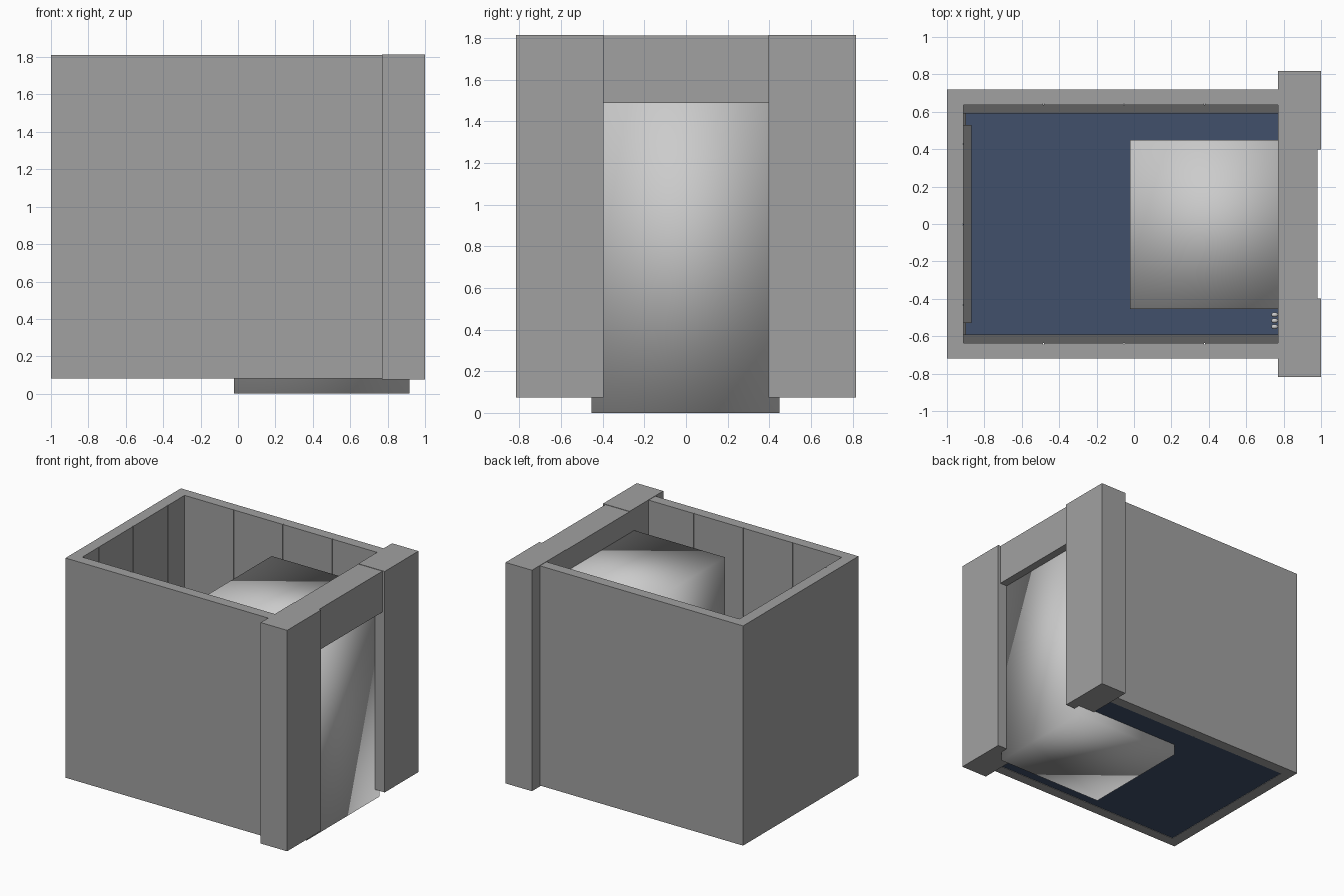
import bpy

if "Cube" in bpy.data.objects:
    bpy.data.objects.remove(bpy.data.objects["Cube"])


def material(name, rgb):
    m = bpy.data.materials.new(name)
    m.diffuse_color = (*rgb, 1)
    m.use_nodes = True
    m.node_tree.nodes["Principled BSDF"].inputs["Base Color"].default_value = m.diffuse_color
    return m


GREY = material("wall_grey", (0.357, 0.357, 0.357))
BLUE = material("floor_blue", (0.053, 0.081, 0.146))
DARK = material("trim_grey", (0.12, 0.12, 0.12))
WHITE = material("soft_white", (0.8, 0.8, 0.8))
WALL_Z = (0.082, 1.812)


def box(name, x, y, z, mat=GREY):
    """Axis-aligned box from three (min, max) ranges."""
    bpy.ops.mesh.primitive_cube_add(
        size=1, location=[(a + b) / 2 for a, b in (x, y, z)])
    o = bpy.context.object
    o.name = name
    o.scale = [b - a for a, b in (x, y, z)]
    bpy.ops.object.transform_apply(location=False, rotation=False, scale=True)
    o.data.materials.append(mat)
    return o


def span(side, a, b):
    """Range on the y axis, mirrored to the given side."""
    return tuple(sorted((side * a, side * b)))


# Floor slab
box("floor", (-0.915, 0.78), (-0.635, 0.64), (0.085, 0.1), BLUE)

# Side walls, inner panels, skirting and door pillars
for side, label, x_end in ((-1, "front", -1.0), (1, "back", -0.918)):
    box(f"{label}_wall", (x_end, 0.77), span(side, 0.643, 0.718), WALL_Z)
    for i in range(4):
        x0 = -0.911 + i * 0.43
        box(f"{label}_panel_{i}", (x0, min(x0 + 0.425, 0.77)),
            span(side, 0.636, 0.643), WALL_Z)
    box(f"{label}_skirting", (-0.915, 0.77), span(side, 0.59, 0.637),
        (0.09, 0.2), DARK)
    box(f"{label}_door_pillar", (0.77, 1.0), span(side, 0.397, 0.817),
        (0.075, 1.815))

# End wall with its panels and skirting
box("end_wall", (-1.0, -0.918), (-0.643, 0.718), WALL_Z)
for i in range(4):
    y0 = -0.86 + i * 0.43
    box(f"end_panel_{i}", (-0.918, -0.911),
        (max(y0, -0.643), min(y0 + 0.425, 0.643)), WALL_Z)
box("end_skirting", (-0.911, -0.87), (-0.53, 0.53), (0.09, 0.2), DARK)
box("end_skirting_backing", (-0.911, -0.897), (-0.6, 0.6), (0.09, 0.19), DARK)

# Lintel above the doorway
box("door_lintel", (0.77, 0.98), (-0.397, 0.397), (1.49, 1.812))

# Soft-shaded block standing in the doorway
block = box("doorway_block", (-0.022, 0.917), (-0.455, 0.45), (0.0, 1.643),
            WHITE)
block.data.polygons.foreach_set("use_smooth", [True] * 6)

# Rounded control buttons on the inner face of the pillar
for col in range(3):
    for row in range(4):
        bpy.ops.mesh.primitive_uv_sphere_add(
            segments=16, ring_count=8, radius=0.013,
            location=(0.752, -0.485 - col * 0.032, 0.8 + row * 0.05))
        button = bpy.context.object
        button.name = f"button_{col}_{row}"
        button.scale.x = 1.4
        button.data.materials.append(WHITE)
        bpy.ops.object.shade_smooth_by_angle()
